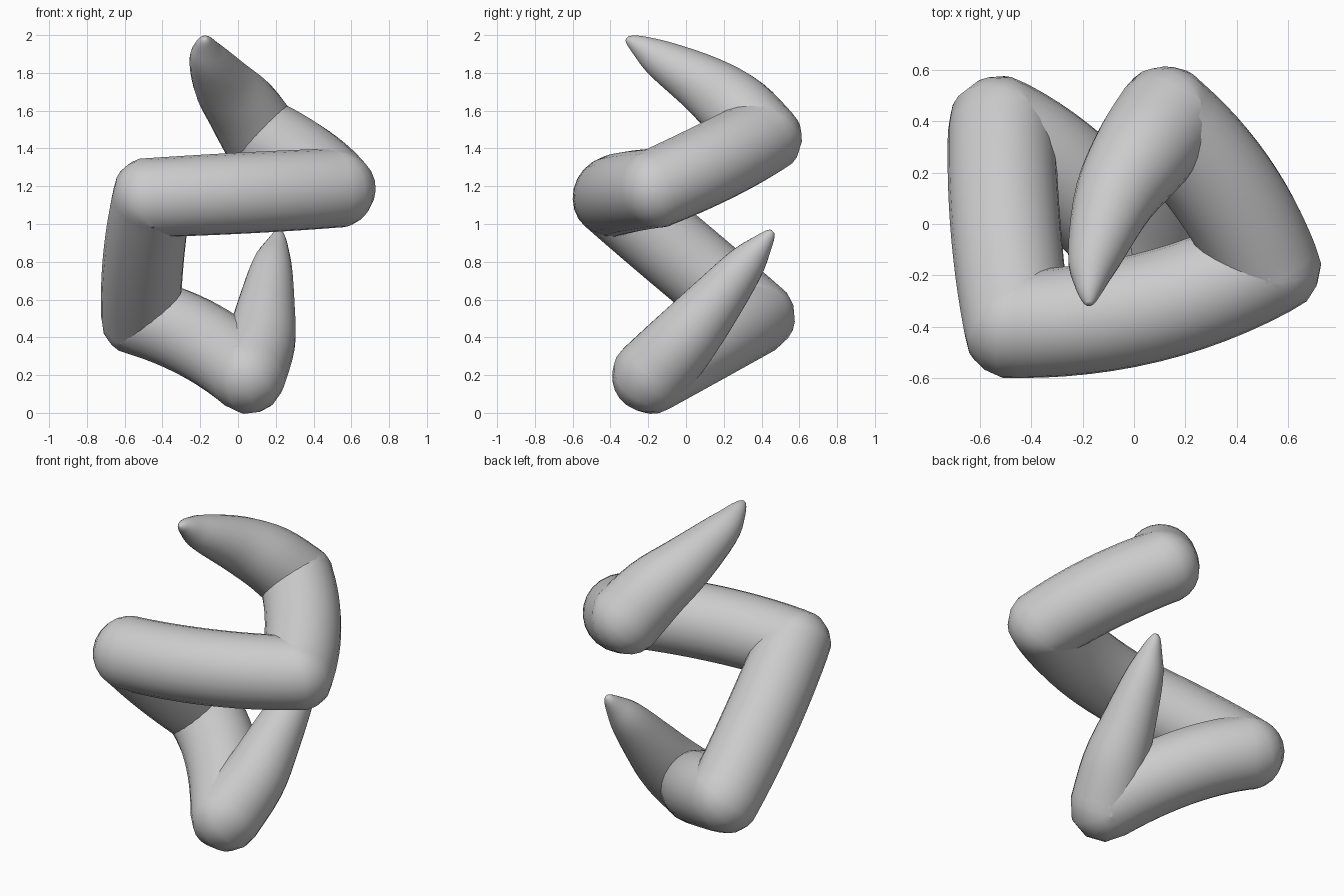
import bpy, bmesh, math
from mathutils import Vector

if "Cube" in bpy.data.objects:
    bpy.data.objects.remove(bpy.data.objects["Cube"])

SIDES = 24
R = 0.21
# centreline corners of the coiled tube and the outward bow of each run between them
corners = [Vector(p) for p in [(0.125, 0.395, 1.46), (0.51, -0.155, 1.19), (-0.455, -0.39, 1.14),
                               (-0.515, 0.36, 0.51), (0.05, -0.18, 0.205)]]
bows = [Vector(p) for p in [(0.03, 0.02, 0.0), (0.02, -0.055, 0.0), (-0.015, 0.0, 0.0), (0.025, 0.045, 0.03)]]
# tapered ends as (x, y, z, radius), from the tube outward
top_horn = [(0.03, 0.27, 1.605, 0.195), (-0.075, 0.10, 1.735, 0.16), (-0.155, -0.13, 1.87, 0.105),
            (-0.172, -0.24, 1.94, 0.06), (-0.175, -0.295, 1.972, 0.03), (-0.176, -0.312, 1.985, 0.012)]
low_horn = [(0.12, -0.02, 0.38, 0.185), (0.15, 0.14, 0.57, 0.152), (0.18, 0.31, 0.78, 0.107),
            (0.205, 0.40, 0.89, 0.06), (0.215, 0.445, 0.945, 0.03), (0.216, 0.46, 0.96, 0.012)]


def horn_run(horn, start, r0):
    """Smoothly interpolated rings (centre, tangent, radius) of a tapered end."""
    pts = [Vector((*start, r0))] + [Vector(p) for p in horn]
    fine = []
    for i in range(len(pts) - 1):
        p0, p1, p2, p3 = (pts[min(max(i + k, 0), len(pts) - 1)] for k in (-1, 0, 1, 2))
        for t in (0, 0.25, 0.5, 0.75):
            fine.append(0.5 * (2 * p1 + (p2 - p0) * t + (2 * p0 - 5 * p1 + 4 * p2 - p3) * t * t
                               + (3 * p1 - p0 - 3 * p2 + p3) * t ** 3))
    fine.append(pts[-1])
    last = len(fine) - 1
    return [(p.to_3d(), (fine[min(i + 1, last)] - fine[max(i - 1, 0)]).to_3d().normalized(), p.w)
            for i, p in enumerate(fine)]


def bowed_run(a, b, bow, r0, r1):
    """Rings of a gently bowed run between two corners."""
    ctrl = (a + b) / 2 + 2 * bow
    out = []
    for k in range(13):
        t = k / 12
        p = a * (1 - t) ** 2 + ctrl * 2 * t * (1 - t) + b * t * t
        r = r0 + (r1 - r0) * t + 0.02 * t * (1 - t)
        out.append((p, ((ctrl - a) * (1 - t) + (b - ctrl) * t).normalized(), r))
    return out


runs = [[(c, -t, r) for c, t, r in reversed(horn_run(top_horn, corners[0], R))]]
for i, bow in enumerate(bows):
    runs.append(bowed_run(corners[i], corners[i + 1], bow, R, R if i < 3 else 0.205))
runs.append(horn_run(low_horn, corners[-1], 0.205))

# join the runs with a fan of rings around each tight bend
rings = list(runs[0])
for run in runs[1:]:
    d0, d1 = rings[-1][1], run[0][1]
    outward = (d0 - d1).normalized()
    for f in (0.25, 0.5, 0.75):
        rings.append((run[0][0] + outward * 0.01, d0.slerp(d1, f), run[0][2]))
    rings += run

# sweep a round section with a transported frame
bm = bmesh.new()
loops = []
prev = rings[0][1]
normal = prev.orthogonal().normalized()
for c, t, r in rings:
    normal = prev.rotation_difference(t) @ normal
    normal = (normal - t * normal.dot(t)).normalized()
    side = t.cross(normal)
    prev = t
    loops.append([bm.verts.new(c + r * (math.cos(a) * normal + math.sin(a) * side))
                  for a in (2 * math.pi * j / SIDES for j in range(SIDES))])
for a, b in zip(loops, loops[1:]):
    for j in range(SIDES):
        k = (j + 1) % SIDES
        bm.faces.new((a[j], a[k], b[k], b[j]))
bm.faces.new(list(reversed(loops[0])))
bm.faces.new(loops[-1])
mesh = bpy.data.meshes.new("coiled_tube")
bm.to_mesh(mesh)
bm.free()
tube = bpy.data.objects.new("coiled_tube", mesh)
bpy.context.collection.objects.link(tube)
bpy.context.view_layer.objects.active = tube
tube.select_set(True)
bpy.ops.object.shade_smooth_by_angle(angle=math.radians(50))
